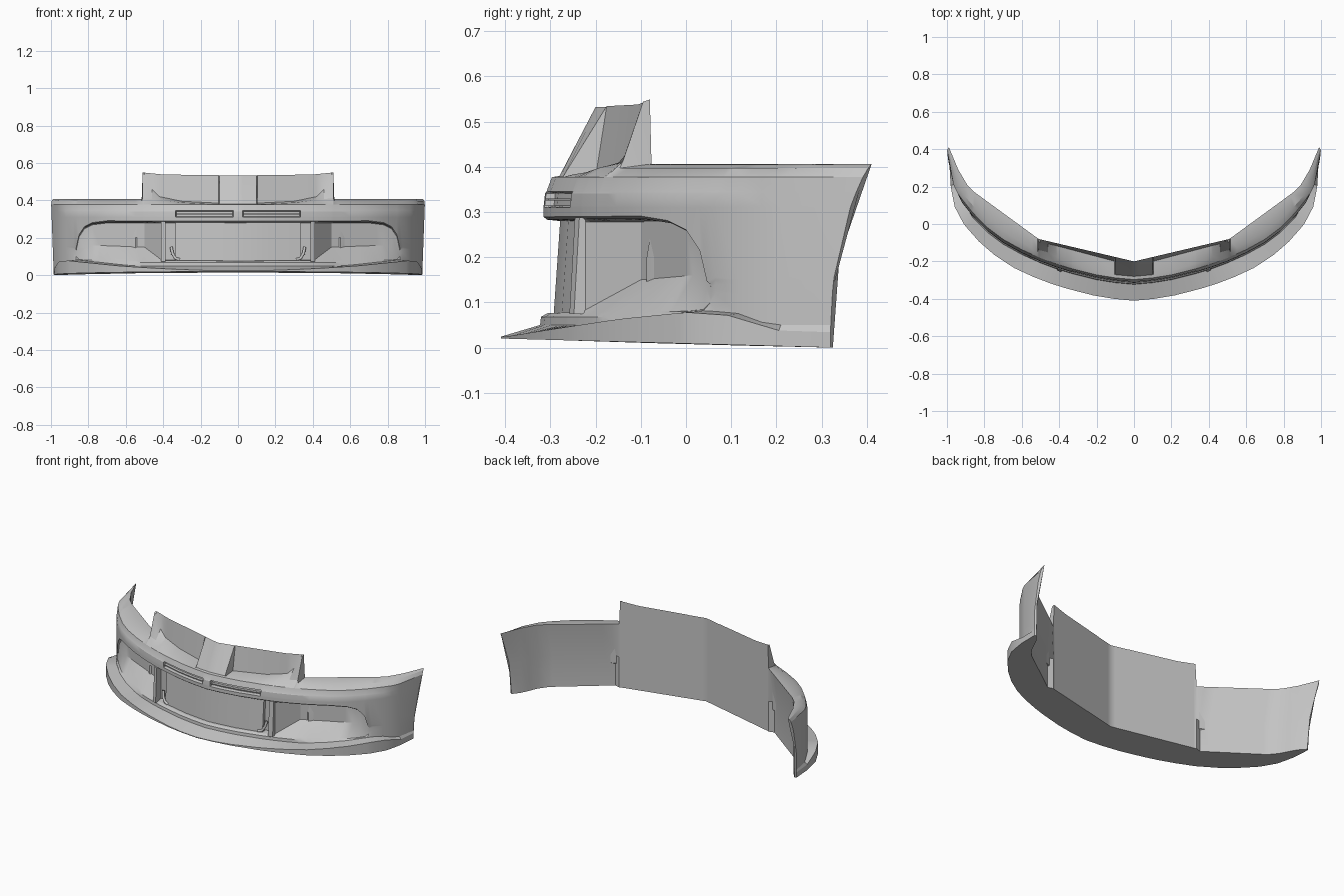
import bpy, bmesh, math
from mathutils import Vector

if "Cube" in bpy.data.objects:
    bpy.data.objects.remove(bpy.data.objects["Cube"])

grey = bpy.data.materials.new("primer_grey")
grey.diffuse_color = (0.55, 0.55, 0.55, 1)
grey.use_nodes = True
grey.node_tree.nodes["Principled BSDF"].inputs["Base Color"].default_value = grey.diffuse_color


def interp(table, x):
    if x <= table[0][0]:
        return table[0][1]
    for (a, u), (b, v) in zip(table, table[1:]):
        if x <= b:
            return u + (v - u) * (x - a) / (b - a)
    return table[-1][1]


def finish(name, bm, angle=28):
    bmesh.ops.recalc_face_normals(bm, faces=bm.faces[:])
    me = bpy.data.meshes.new(name)
    bm.to_mesh(me)
    bm.free()
    ob = bpy.data.objects.new(name, me)
    bpy.context.collection.objects.link(ob)
    me.materials.append(grey)
    bpy.ops.object.select_all(action='DESELECT')
    ob.select_set(True)
    bpy.context.view_layer.objects.active = ob
    bpy.ops.object.shade_smooth_by_angle(angle=math.radians(angle))
    return ob


def loft(name, rings):
    bm = bmesh.new()
    rows = [[bm.verts.new(p) for p in r] for r in rings]
    n = len(rows[0])
    for a, b in zip(rows, rows[1:]):
        for i in range(n):
            j = (i + 1) % n
            bm.faces.new((a[i], a[j], b[j], b[i]))
    bm.faces.new(rows[0])
    bm.faces.new(rows[-1])
    return finish(name, bm)


# Plan curves: body face, back sheet, recess wall; edges of the openings
BODY = [(0, -.315), (.1, -.306), (.2, -.29), (.34, -.255), (.42, -.23), (.5, -.2), (.6, -.155),
        (.7, -.1), (.78, -.04), (.86, .04), (.92, .115), (.965, .21), (.985, .32)]
BACK_X = [(0, 0), (.52, .52), (.7, .69), (.86, .83), (.96, .93), (.985, .975)]
BACK_Y = [(0, -.2), (.51, -.08), (.88, .19), (.96, .325)]
WALL = [(0, -.25), (.39, -.2), (.395, -.23), (.41, -.225), (.5, -.1), (.85, .045), (.865, .055)]
HIGH = [(0, .283), (.7, .285), (.78, .275), (.82, .255), (.85, .21), (.865, .14), (.88, .15)]
LOW = [(0, .076), (.85, .08), (.865, .1), (.88, .12)]
LIP_W = [(0, .095), (.6, .09), (.86, .065), (.92, .045), (.985, .003)]
LIP_Z = [(-.4, .024), (-.3, .04), (-.15, .063), (0, .078), (.1, .071), (.2, .038), (.32, .034)]
COLS = [0, .025, .03, .1, .104, .2, .3, .33, .335, .36, .39, .395, .41, .42, .46, .5, .51, .515,
        .55, .6, .65, .7, .74, .78, .82, .85, .865, .88, .92, .945, .965, .985]


def section(x):
    b, xi = interp(BODY, x), interp(BACK_X, x)
    back = interp(BACK_Y, xi)
    # lip edge: offset from the body along its plan normal
    e = .03
    x0, x1 = max(0, x - e), min(.985, x + e)
    t = Vector((x1 - x0, interp(BODY, x1) - interp(BODY, x0)))
    if x == 0:
        t = Vector((1, 0))
    nrm = Vector((t.y, -t.x)).normalized() * interp(LIP_W, x)
    lx, ly = x + nrm.x, b + nrm.y
    lx = min(lx, .985)
    lz = interp(LIP_Z, ly)
    floor = lambda y: max(0, .02 - .02 * (y + .41) / .73)
    # upper grille recess
    f = b + .035
    if x <= .1:
        top = [(x, back, .533), (x, back * .7 + f * .3, .487), (x, f, .38)]
    elif x <= .512:
        z1 = interp([(.1, .385), (.3, .395), (.42, .42), (.46, .46), (.5, .538), (.51, .544)], x)
        z2 = interp([(.1, .378), (.3, .388), (.42, .402), (.51, .412)], x)
        y1 = interp([(.1, -.2), (.42, -.115), (.51, -.095)], x)
        top = [(x, back, interp([(0, .533), (.4, .538), (.51, .549)], x)),
               (x, y1, z1), (x, interp([(.1, f), (.4, b + .05), (.51, -.14)], x), z2)]
    else:
        top = [(xi, back, .406), (xi * .9 + x * .1, back * .9 + b * .1, .405),
               (xi * .4 + x * .6, back * .4 + b * .6, .397)]
    # slots in the nose band
    d = .02 if .03 <= x <= .33 else 0
    hi, lo = interp(HIGH, x), interp(LOW, x)
    wall = interp(WALL, x) if x <= .865 else b
    wlo = interp([(0, .078), (.41, .082), (.5, .15), (.78, .16), (.85, .13), (.865, .11)], x)
    whi = hi - .006
    if x > .87:
        wlo, whi = lo + .01, hi - .01
    root = max(.05, lz + .004)
    lo = max(lo, root + .004)
    wlo = max(wlo, lo + .001)
    sh = 0 if x < .52 else .035 * min(1, (.985 - x) / .1)
    pts = top + [
        (x, b + .018 * (x < .93), .377), (x, b + .006 * (x < .93), .345),
        (x, b + d + .003 * (x < .93), .341), (x, b + d, .314), (x, b, .31),
        (x, b, hi + .006), (x, b + .008 * (x < .87), hi),
        (x, wall, whi), (x, wall, wlo),
        (x, b + .008 * (x < .87), lo), (x, b - .006 * (x < .87), root + .016 * (x < .6) + .002),
        (x, b - .008 * (x < .87), root), (lx, ly, lz), (lx, ly, floor(ly)),
        (xi, back - sh, floor(back)), (xi, back - sh, .2)]
    if x > .97:      # flared tail edge
        pts = [(px + .015 * pz / .41, py + .088 * (pz / .41) ** 2.5, pz) for px, py, pz in pts]
    return pts


# Main bumper shell with lip, recesses and back sheet
half = [section(x) for x in COLS]
mirrored = [[(-x, y, z) for x, y, z in r] for r in reversed(half[1:])]
loft("bumper_shell", mirrored + half)

# Central grille plate, folded at the middle
plate = []
for x in (-.335, -.17, 0, .17, .335):
    y = interp([(0, -.283), (.17, -.265), (.335, -.228)], abs(x))
    plate.append([(x, y + .005, .288), (x, y - .01, .072), (x, y + .008, .072), (x, y + .023, .288)])
loft("grille_plate", plate)

for s in (-1, 1):
    # Upright beside the central opening
    loft("opening_pillar", [[(s * x, y + dy, z) for dy, z in
                             ((0, .288), (-.012, .074), (.03, .074), (.035, .288))]
                            for x, y in ((.388, -.246), (.412, -.236))])
    # Small hose at the lower corner of the plate
    cu = bpy.data.curves.new("hose", 'CURVE')
    cu.dimensions = '3D'
    cu.bevel_depth = .008
    cu.bevel_resolution = 2
    sp = cu.splines.new('POLY')
    path = [(.31, -.245, .082), (.335, -.24, .09), (.35, -.235, .115), (.357, -.225, .15)]
    sp.points.add(len(path) - 1)
    for p, (x, y, z) in zip(sp.points, path):
        p.co = (s * x, y, z, 1)
    cu.materials.append(grey)
    bpy.context.collection.objects.link(bpy.data.objects.new("hose", cu))
    # Nose slot divider bar
    loft("slot_bar", [[(s * x, interp(BODY, x) + dy, z) for dy, z in
                       ((.002, .33), (.002, .325), (.02, .325), (.02, .33))]
                      for x in (.03, .1, .2, .33)])
